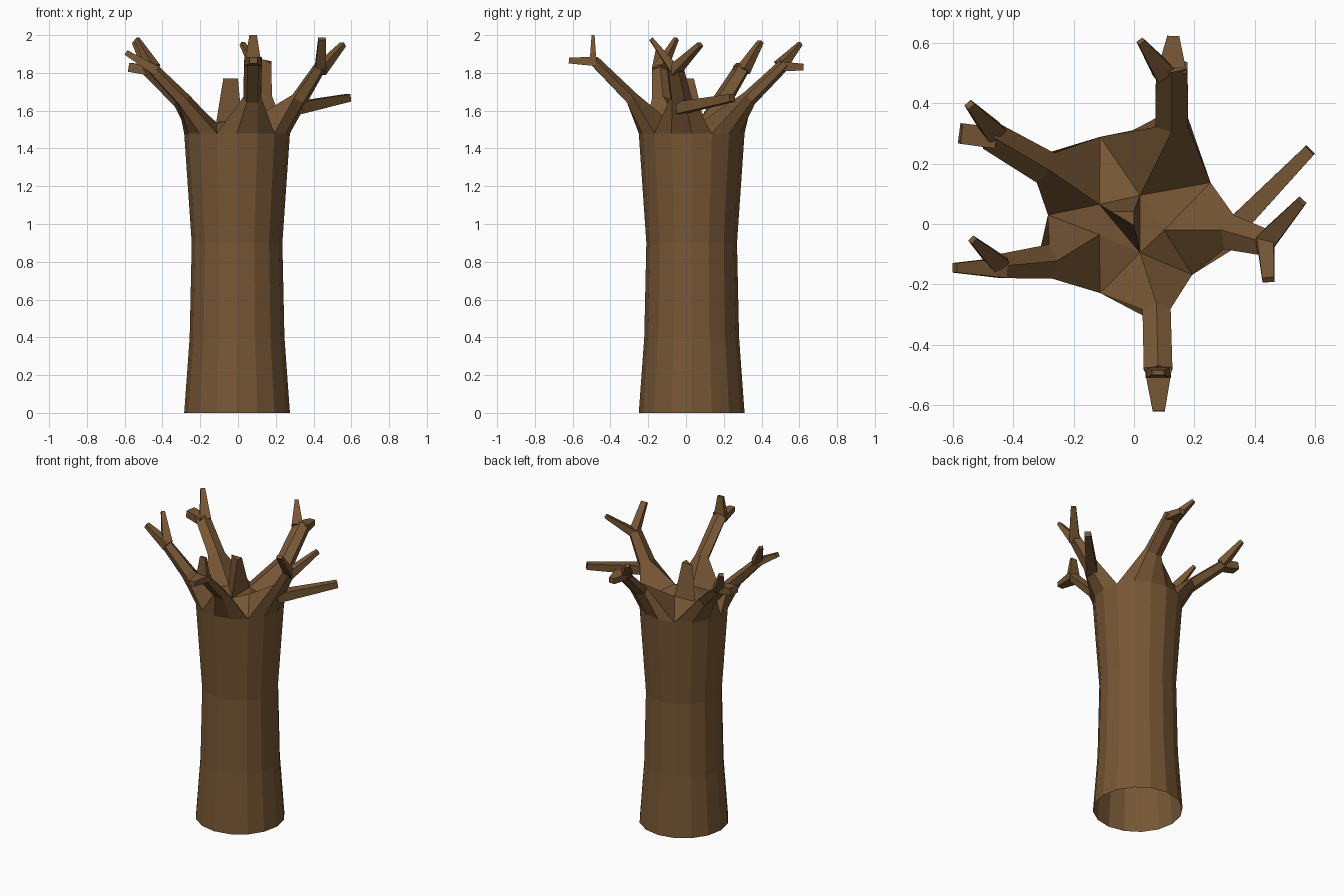
import bpy, bmesh, math
from mathutils import Vector

bark = bpy.data.materials.new("brown bark")
bark.diffuse_color = (0.185, 0.095, 0.036, 1)
Z = Vector((0, 0, 1))
CX, CY = -0.005, 0.03


def frame(d):
    """Right and up axes for a limb pointing along d."""
    d = d.normalized()
    right = d.cross(Z)
    right = right.normalized() if right.length > 0.15 else Vector((1, 0, 0))
    return right, right.cross(d).normalized()


def section(bm, p, d, a, b, n, start):
    """Clockwise n-gon across direction d, first corner at angle start."""
    r, u = frame(d)
    out = []
    for k in range(n):
        t = start - 2 * math.pi * k / n
        out.append(bm.verts.new(p + r * a * math.cos(t) + u * b * math.sin(t)))
    return out


def loft(bm, A, B):
    n = len(A)
    for i in range(n):
        bm.faces.new((A[i], A[(i + 1) % n], B[(i + 1) % n], B[i]))


def finish(bm, name):
    bmesh.ops.recalc_face_normals(bm, faces=bm.faces)
    me = bpy.data.meshes.new(name)
    bm.to_mesh(me)
    bm.free()
    me.materials.append(bark)
    ob = bpy.data.objects.new(name, me)
    bpy.context.collection.objects.link(ob)


# trunk: 16-sided open tube, slightly waisted
bm = bmesh.new()
rings = []
for z, r in ((0, 0.28), (0.4, 0.251), (0.9, 0.24), (1.48, 0.28)):
    rings.append([bm.verts.new((CX + r * math.cos(i * math.pi / 8),
                                CY + r * math.sin(i * math.pi / 8), z)) for i in range(16)])
for lo, hi in zip(rings, rings[1:]):
    loft(bm, lo, hi)
top = rings[-1]

# main branches: first ring corner, last ring corner, crotch point,
# middle point and radii, end point and radii
branches = [
    (1, 5, (0.02, 0.095, 1.55), (0.125, 0.335, 1.665), 0.063, 0.042, (0.125, 0.525, 1.85), 0.06, 0.032),
    (5, 8, (-0.115, 0.065, 1.54), (-0.30, 0.19, 1.65), 0.06, 0.042, (-0.48, 0.295, 1.82), 0.052, 0.032),
    (8, 11, (-0.115, -0.035, 1.53), (-0.285, -0.125, 1.65), 0.06, 0.042, (-0.45, -0.14, 1.82), 0.042, 0.032),
    (11, 14, (0.02, -0.095, 1.55), (0.075, -0.29, 1.665), 0.049, 0.038, (0.08, -0.49, 1.865), 0.05, 0.03),
    (14, 17, (0.10, -0.02, 1.57), (0.325, -0.03, 1.66), 0.062, 0.045, (0.43, -0.06, 1.825), 0.048, 0.034),
]
crotch = []
for first, last, c, mid, ma, mb, end, ea, eb in branches:
    apex = bm.verts.new(c)
    crotch.append(apex)
    base = [top[i % 16] for i in range(first, last + 1)] + [apex]
    n = len(base)
    start = math.pi / 2 - 2 * math.pi / n
    mid, end = Vector(mid), Vector(end)
    m = section(bm, mid, end - mid, ma, mb, n, start)
    e = section(bm, end, end - mid, ea, eb, n, start)
    loft(bm, base, m)
    loft(bm, m, e)
    bm.faces.new(e)

# valleys between neighbouring branches
for i in range(5):
    bm.faces.new((top[branches[i][1] % 16], crotch[i], crotch[(i + 1) % 5]))

# three-sided stub in the middle of the crown
back, bl, fl, front, right = crotch
bm.faces.new((bl, fl, front))
bm.faces.new((front, right, back))
stub = [bm.verts.new(v) for v in ((-0.078, 0.042, 1.77), (0.0, -0.005, 1.77), (0.0, 0.042, 1.77))]
loft(bm, [bl, front, back], stub)
bm.faces.new(stub)
finish(bm, "trunk_and_branches")

# twigs: start, half width, half height, tip, half width, half height
twigs = [
    ((0.125, 0.50, 1.835), 0.05, 0.025, (0.13, 0.622, 1.83), 0.02, 0.018),
    ((0.10, 0.50, 1.84), 0.035, 0.025, (0.022, 0.605, 1.955), 0.012, 0.01),
    ((-0.46, 0.285, 1.81), 0.035, 0.025, (-0.575, 0.30, 1.83), 0.034, 0.024),
    ((-0.46, 0.30, 1.81), 0.035, 0.025, (-0.545, 0.395, 1.965), 0.014, 0.012),
    ((-0.43, -0.145, 1.81), 0.034, 0.026, (-0.593, -0.145, 1.908), 0.016, 0.014),
    ((-0.445, -0.135, 1.825), 0.03, 0.025, (-0.535, -0.052, 1.98), 0.012, 0.01),
    ((0.08, -0.475, 1.86), 0.046, 0.024, (0.082, -0.62, 1.866), 0.02, 0.016),
    ((0.08, -0.492, 1.86), 0.042, 0.018, (0.08, -0.492, 2.0), 0.02, 0.008),
    ((0.435, -0.055, 1.81), 0.028, 0.026, (0.445, -0.185, 1.98), 0.02, 0.01),
    ((0.43, -0.065, 1.81), 0.034, 0.026, (0.555, 0.075, 1.95), 0.016, 0.012),
    ((0.315, -0.03, 1.615), 0.035, 0.032, (0.583, 0.245, 1.668), 0.02, 0.02),
]
bm = bmesh.new()
s = math.sqrt(2)
for p, a, b, q, a2, b2 in twigs:
    p, q = Vector(p), Vector(q)
    A = section(bm, p, q - p, a * s, b * s, 4, math.pi / 4)
    B = section(bm, q, q - p, a2 * s, b2 * s, 4, math.pi / 4)
    loft(bm, A, B)
    bm.faces.new(A)
    bm.faces.new(B)
finish(bm, "twigs")
